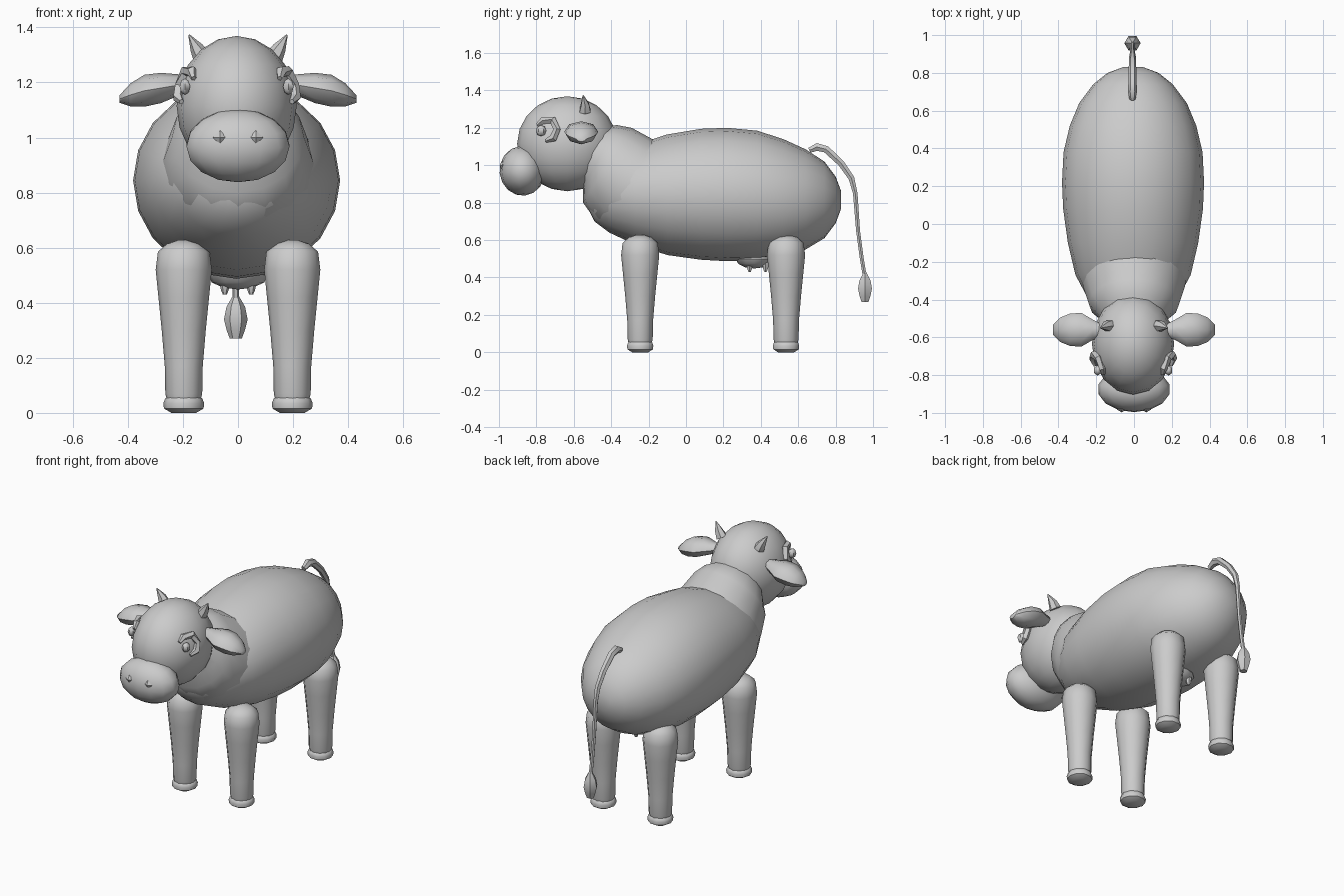
import bpy, bmesh, math
from mathutils import Vector, Matrix

if "Cube" in bpy.data.objects:
    bpy.data.objects.remove(bpy.data.objects["Cube"], do_unlink=True)

grey = bpy.data.materials.new("plain grey")
grey.use_nodes = True
grey.diffuse_color = (0.6, 0.6, 0.6, 1)
shader = grey.node_tree.nodes["Principled BSDF"]
shader.inputs["Base Color"].default_value = grey.diffuse_color
shader.inputs["Roughness"].default_value = 0.8


def finish(name, bm, angle=50):
    bmesh.ops.recalc_face_normals(bm, faces=bm.faces)
    mesh = bpy.data.meshes.new(name)
    bm.to_mesh(mesh)
    bm.free()
    mesh.materials.append(grey)
    ob = bpy.data.objects.new(name, mesh)
    bpy.context.collection.objects.link(ob)
    bpy.ops.object.select_all(action='DESELECT')
    ob.select_set(True)
    bpy.context.view_layer.objects.active = ob
    bpy.ops.object.shade_smooth_by_angle(angle=math.radians(angle))
    return ob


def loft(name, rings, sides, angle=50):
    """Skin elliptical rings, each given as centre and two half-axis vectors."""
    bm = bmesh.new()
    loops = []
    for c, a, b in rings:
        turns = [math.tau * i / sides for i in range(sides)]
        loops.append([bm.verts.new(Vector(c) + Vector(a) * math.cos(t) + Vector(b) * math.sin(t))
                      for t in turns])
    for low, high in zip(loops, loops[1:]):
        for i in range(sides):
            j = (i + 1) % sides
            bm.faces.new((low[i], low[j], high[j], high[i]))
    bm.faces.new(loops[0])
    bm.faces.new(loops[-1])
    return finish(name, bm, angle)


def tube(name, path, radii, sides=6, angle=50):
    """Round tube with a radius at each point of its path."""
    pts = [Vector(p) for p in path]
    rings = []
    for i, p in enumerate(pts):
        along = (pts[min(i + 1, len(pts) - 1)] - pts[max(i - 1, 0)]).normalized()
        ref = Vector((1, 0, 0)) if abs(along.x) < 0.8 else Vector((0, 1, 0))
        a = (ref - along * ref.dot(along)).normalized()
        rings.append((p, a * radii[i], along.cross(a) * radii[i]))
    return loft(name, rings, sides, angle)


def ball(name, centre, size, segs=16, rings=10, tilt=0):
    bm = bmesh.new()
    bmesh.ops.create_uvsphere(bm, u_segments=segs, v_segments=rings, radius=1)
    bm.transform(Matrix.Translation(centre) @ Matrix.Rotation(tilt, 4, 'X')
                 @ Matrix.Diagonal((*size, 1)))
    return finish(name, bm)


# Body: y, half width, bottom, top
body = [(-0.53, 0.07, 0.78, 0.93), (-0.49, 0.15, 0.70, 1.0), (-0.41, 0.23, 0.64, 1.05),
        (-0.27, 0.305, 0.575, 1.11), (-0.1, 0.345, 0.52, 1.165), (0.08, 0.37, 0.495, 1.195),
        (0.22, 0.376, 0.487, 1.2), (0.38, 0.368, 0.49, 1.185), (0.52, 0.335, 0.51, 1.14),
        (0.64, 0.285, 0.55, 1.085), (0.74, 0.21, 0.61, 1.02), (0.8, 0.135, 0.69, 0.94),
        (0.83, 0.055, 0.77, 0.86)]
loft("body", [((-0.005, y, (lo + hi) / 2), (w, 0, 0), (0, 0, (hi - lo) / 2))
              for y, w, lo, hi in body], 20)

# Neck: half width, lower edge (y, z), upper edge (y, z)
neck = [(0.29, -0.30, 0.60, -0.10, 1.12), (0.27, -0.48, 0.70, -0.18, 1.14),
        (0.24, -0.55, 0.80, -0.29, 1.2), (0.205, -0.55, 0.88, -0.37, 1.215),
        (0.15, -0.59, 0.95, -0.46, 1.2)]
loft("neck", [((0, (y0 + y1) / 2, (z0 + z1) / 2), (w, 0, 0), (0, (y1 - y0) / 2, (z1 - z0) / 2))
              for w, y0, z0, y1, z1 in neck], 16)

# Head and muzzle
head_c, head_r = Vector((-0.005, -0.635, 1.115)), Vector((0.218, 0.268, 0.254))
ball("head", head_c, head_r)
ball("muzzle", (0, -0.875, 0.97), (0.192, 0.122, 0.133), 14, 8, 0.1)


def on_head(side, y, z, lift):
    """Point on the side of the head, raised by a little."""
    v, w = (y - head_c.y) / head_r.y, (z - head_c.z) / head_r.z
    x = head_r.x * math.sqrt(max(0, 1 - v * v - w * w))
    return (head_c.x + side * (x + lift), y, z)


for side, word in ((1, "left"), (-1, "right")):
    # Ear: distance out, y half width, z half height, centre height
    ear = [(0.17, 0.03, 0.025, 1.2), (0.22, 0.055, 0.04, 1.19), (0.28, 0.09, 0.055, 1.18),
           (0.34, 0.085, 0.058, 1.17), (0.39, 0.065, 0.042, 1.155), (0.43, 0.025, 0.014, 1.14)]
    loft(word + "_ear", [((side * x, -0.56, z), (0, w, 0), (0, 0, h)) for x, w, h, z in ear], 8)

    # Horn
    tube(word + "_horn", [(side * 0.13, -0.54, 1.29), (side * 0.15, -0.54, 1.325),
                          (side * 0.178, -0.55, 1.373)], [0.034, 0.025, 0.003], 6)

    # Eye with a curled lid around it
    ball(word + "_eye", on_head(side, -0.775, 1.185, 0.012), (0.022, 0.028, 0.03), 6, 4)
    lid = [(-0.795, 1.215), (-0.765, 1.24), (-0.71, 1.24), (-0.69, 1.19), (-0.71, 1.145), (-0.75, 1.13)]
    tube(word + "_eyelid", [on_head(side, y, z, 0.004) for y, z in lid],
         [0.01, 0.02, 0.022, 0.02, 0.022, 0.01], 5, 30)

    # Nostril
    ball(word + "_nostril", (side * 0.065, -0.982, 1.0), (0.027, 0.015, 0.026), 4, 2)

    # Legs and hooves: height, radius
    leg = [(0.04, 0.06), (0.07, 0.067), (0.17, 0.069), (0.3, 0.08), (0.42, 0.092),
           (0.52, 0.102), (0.585, 0.094), (0.615, 0.06), (0.628, 0.02)]
    hoof = [(0.0, 0.045), (0.016, 0.072), (0.035, 0.074), (0.052, 0.068), (0.06, 0.055)]
    for y, end in ((-0.245, "front"), (0.535, "back")):
        tube(f"{word}_{end}_leg", [(side * 0.197, y, z) for z, r in leg], [r for z, r in leg], 12)
        tube(f"{word}_{end}_hoof", [(side * 0.197, y, z) for z, r in hoof], [r for z, r in hoof], 10)

    # Teats
    for y, end in ((0.34, "front"), (0.425, "back")):
        tube(f"{word}_{end}_teat", [(side * 0.048, y, z) for z in (0.48, 0.445, 0.43)],
             [0.018, 0.014, 0.007], 6)

# Udder
ball("udder", (0, 0.365, 0.5), (0.11, 0.1, 0.052), 12, 6)

# Tail and its tuft
tail = [(0.66, 1.08), (0.70, 1.098), (0.75, 1.085), (0.83, 1.01), (0.885, 0.93),
        (0.905, 0.85), (0.92, 0.65), (0.94, 0.5), (0.955, 0.41)]
tube("tail", [(-0.008, y, z) for y, z in tail],
     [0.016, 0.024, 0.022, 0.02, 0.018, 0.014, 0.012, 0.012, 0.012], 6)
tuft = [(0.27, 0.022), (0.3, 0.033), (0.34, 0.043), (0.385, 0.034), (0.43, 0.008)]
tube("tail_tuft", [(-0.008, 0.957, z) for z, r in tuft], [r for z, r in tuft], 6)
